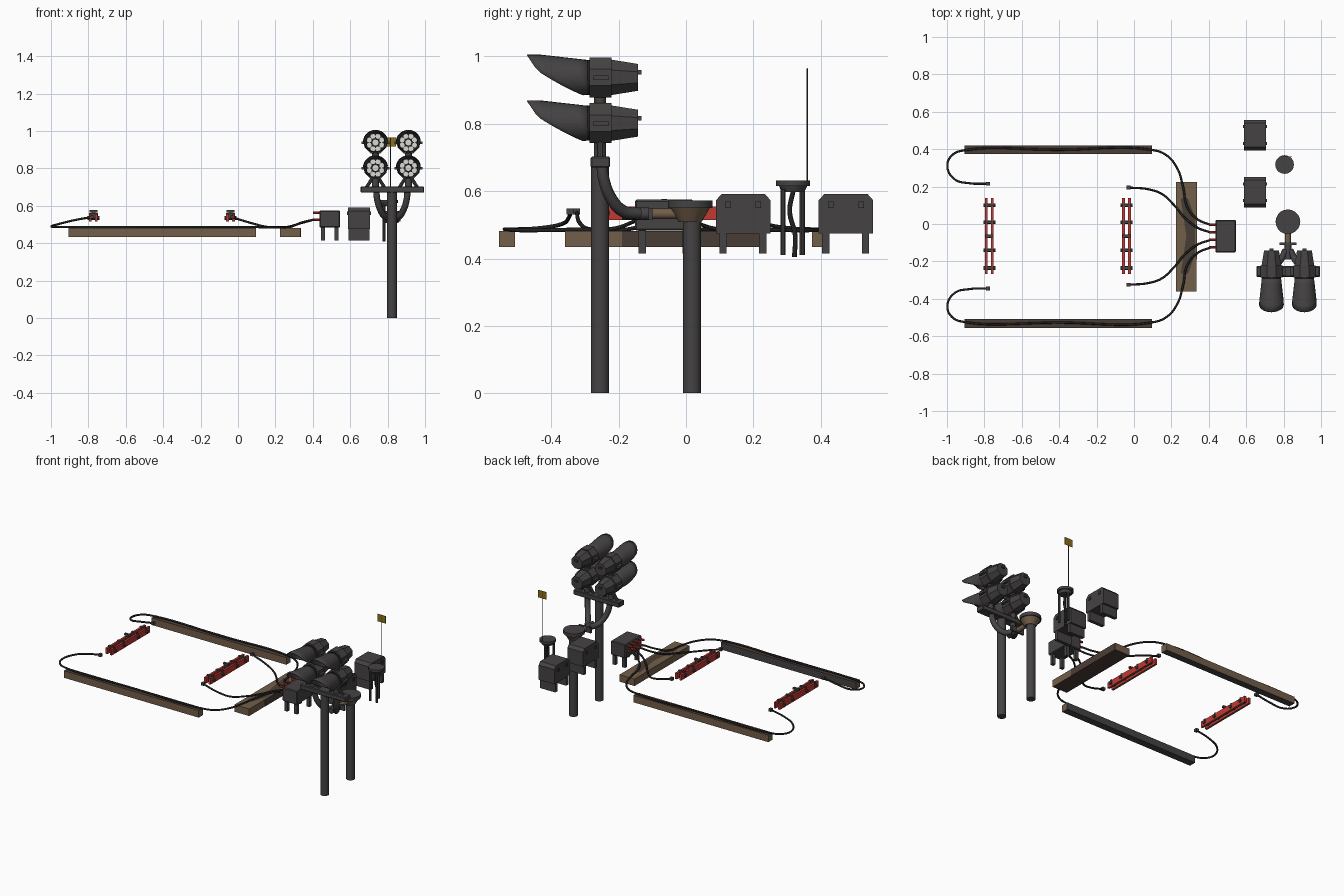
import bpy, bmesh, math
from mathutils import Vector, Matrix

if "Cube" in bpy.data.objects:
    bpy.data.objects.remove(bpy.data.objects["Cube"])


def mat(name, *srgb):
    m = bpy.data.materials.new(name)
    m.diffuse_color = [((c + 0.055) / 1.055) ** 2.4 if c > 0.04 else c / 12.92 for c in srgb] + [1]
    m.use_nodes = True
    m.node_tree.nodes["Principled BSDF"].inputs["Base Color"].default_value = m.diffuse_color
    return m


GREY = mat("dark grey metal", 0.27, 0.26, 0.26)
BLACK = mat("black rubber", 0.13, 0.13, 0.13)
BROWN = mat("weathered wood", 0.45, 0.37, 0.29)
DBROWN = mat("charred wood", 0.29, 0.24, 0.21)
RED = mat("red paint", 0.76, 0.22, 0.20)
WHITE = mat("lamp white", 0.85, 0.85, 0.83)
GOLD = mat("flag yellow", 0.55, 0.44, 0.10)


def finish(name, bm, *mats):
    me = bpy.data.meshes.new(name)
    bmesh.ops.recalc_face_normals(bm, faces=bm.faces)
    bm.to_mesh(me)
    bm.free()
    for m in mats:
        me.materials.append(m)
    ob = bpy.data.objects.new(name, me)
    bpy.context.collection.objects.link(ob)
    return ob


def smooth(ob):
    bpy.ops.object.select_all(action='DESELECT')
    ob.select_set(True)
    bpy.context.view_layer.objects.active = ob
    bpy.ops.object.shade_smooth_by_angle(angle=math.radians(35))


def box(name, x, y, z, m, rule=None, extra=(), bevel=0):
    bm = bmesh.new()
    bmesh.ops.create_cube(bm, size=1)
    for v in bm.verts:
        v.co = [(r[0] + r[1]) / 2 + c * (r[1] - r[0]) for c, r in zip(v.co, (x, y, z))]
    if bevel:
        bmesh.ops.bevel(bm, geom=bm.edges[:], offset=bevel, segments=1, affect='EDGES')
    bm.normal_update()
    if rule:
        for f in bm.faces:
            f.material_index = rule(f.normal)
    return finish(name, bm, m, *extra)


def cyl(name, p0, p1, r0, m, r1=None, n=20, spin=0):
    p0, p1 = Vector(p0), Vector(p1)
    d = p1 - p0
    bm = bmesh.new()
    mx = Matrix.Translation((p0 + p1) / 2) @ d.to_track_quat('Z', 'Y').to_matrix().to_4x4() @ Matrix.Rotation(spin, 4, 'Z')
    bmesh.ops.create_cone(bm, cap_ends=True, segments=n, radius1=r0, radius2=r0 if r1 is None else r1,
                          depth=d.length, matrix=mx)
    ob = finish(name, bm, m)
    if n > 8:
        smooth(ob)
    return ob


def tube(name, pts, r, m):
    cu = bpy.data.curves.new(name, 'CURVE')
    cu.dimensions = '3D'
    cu.bevel_depth, cu.bevel_resolution, cu.resolution_u, cu.use_fill_caps = r, 2, 8, True
    sp = cu.splines.new('BEZIER')
    sp.bezier_points.add(len(pts) - 1)
    for b, p in zip(sp.bezier_points, pts):
        b.co = p
        b.handle_left_type = b.handle_right_type = 'AUTO'
    cu.materials.append(m)
    ob = bpy.data.objects.new(name, cu)
    bpy.context.collection.objects.link(ob)
    bpy.ops.object.select_all(action='DESELECT')
    ob.select_set(True)
    bpy.context.view_layer.objects.active = ob
    bpy.ops.object.convert(target='MESH')


def up(n):
    return 1 if n.z > 0.5 else 2 if n.z < -0.5 else 0


# wooden beams carrying the cables
box("front_beam", (-0.905, 0.097), (-0.555, -0.508), (0.434, 0.481), BROWN,
    lambda n: 2 if n.y > 0.5 else up(n), (DBROWN, GREY))
box("rear_beam", (-0.905, 0.097), (0.374, 0.42), (0.434, 0.481), BROWN, up, (DBROWN, GREY))
box("cross_beam", (0.225, 0.335), (-0.36, 0.225), (0.434, 0.481), BROWN,
    lambda n: 1 if n.z < -0.5 else 0, (DBROWN,))
bm = bmesh.new()
bm.faces.new([bm.verts.new((0.28 + a, -0.065 + b, 0.482)) for a, b in
              ((-0.03, -0.2), (0.01, -0.2), (0.045, -0.1), (0.045, 0.1), (0.01, 0.2), (-0.03, 0.2), (0, 0))])
finish("cross_beam_soot", bm, DBROWN)
box("cross_beam_dark_side", (0.335, 0.336), (-0.19, 0.225), (0.434, 0.481), DBROWN)

# cables, terminals and plugs, mirrored about y = -0.065
for s, side in ((1, "rear"), (-1, "front")):
    def P(*pts):
        return [(x, -0.065 + s * (y + 0.065), z) for x, y, z in pts]
    tube(side + "_outer_cable", P((0.41, -0.005, 0.527), (0.34, 0.025, 0.51), (0.285, 0.09, 0.488),
         (0.262, 0.2, 0.486), (0.23, 0.3, 0.484), (0.17, 0.37, 0.484), (0.09, 0.397, 0.486), (-0.4, 0.397, 0.486),
         (-0.9, 0.395, 0.486), (-0.97, 0.37, 0.487), (-0.998, 0.31, 0.49), (-0.96, 0.24, 0.502),
         (-0.88, 0.218, 0.522), (-0.78, 0.215, 0.54)), 0.006, BLACK)
    tube(side + "_inner_cable", P((0.41, -0.045, 0.527), (0.34, -0.02, 0.508), (0.27, 0.035, 0.488),
         (0.215, 0.1, 0.485), (0.15, 0.16, 0.488), (0.08, 0.185, 0.505), (-0.03, 0.195, 0.538)), 0.006, BLACK)
    for x, y, n in ((-0.78, 0.215, "far"), (-0.03, 0.195, "near")):
        yy = -0.065 + s * (y + 0.065)
        box(f"{side}_{n}_plug", (x - 0.01, x + 0.01), (yy - 0.01, yy + 0.01), (0.531, 0.549), GREY)
    for i, y in enumerate((-0.005, -0.045)):
        yy = -0.065 + s * (y + 0.065)
        for z in (0.525, 0.562):
            cyl(f"{side}_terminal", (0.40, yy, z), (0.44, yy, z), 0.007, RED, n=10)

# pairs of red rails with clips
for cx in (-0.773, -0.04):
    for dx in (-0.016, 0.016):
        box("red_rail", (cx + dx - 0.007, cx + dx + 0.007), (-0.268, 0.14), (0.515, 0.555), RED,
            lambda n: 1 if n.z < -0.5 else 0, (BROWN,))
    for y in (0.1, 0.01, -0.14, -0.235):
        cyl("rail_clip", (cx - 0.032, y, 0.535), (cx + 0.032, y, 0.535), 0.01, GREY, n=8)
        box("rail_strap", (cx - 0.024, cx + 0.024), (y - 0.007, y + 0.007), (0.53, 0.56), GREY)
    box("rail_spacer", (cx - 0.01, cx + 0.01), (-0.075, -0.055), (0.53, 0.565), GREY)
    box("rail_handle", (cx - 0.022, cx + 0.022), (-0.073, -0.057), (0.565, 0.577), GREY)

# control box with four legs
box("control_box", (0.435, 0.545), (-0.152, 0.022), (0.483, 0.575), GREY, bevel=0.005)
for x in (0.455, 0.527):
    for y in (-0.13, 0.0):
        box("control_box_leg", (x - 0.011, x + 0.011), (y - 0.011, y + 0.011), (0.415, 0.485), GREY)

# two cabinets with chamfered tops and slab legs
for cy in (0.17, 0.475):
    bm = bmesh.new()
    prof = [(-0.081, 0.475), (0.081, 0.475), (0.081, 0.573), (0.064, 0.592), (-0.064, 0.592), (-0.081, 0.573)]
    f = bm.faces.new([bm.verts.new((0.588, cy + y, z)) for y, z in prof])
    ext = bmesh.ops.extrude_face_region(bm, geom=[f])["geom"]
    bmesh.ops.translate(bm, vec=(0.117, 0, 0), verts=[v for v in ext if isinstance(v, bmesh.types.BMVert)])
    finish("cabinet", bm, GREY)
    for y in (-0.06, 0.058):
        box("cabinet_leg", (0.59, 0.703), (cy + y - 0.011, cy + y + 0.011), (0.415, 0.478), GREY)
    for x in (0.586, 0.707):
        for y in (-0.045, 0.045):
            box("cabinet_latch", (x - 0.004, x + 0.004), (cy + y - 0.008, cy + y + 0.008), (0.55, 0.57), GREY)

# antenna stand with flag
ax, ay = 0.805, 0.318
cyl("stand_disc", (ax, ay, 0.615), (ax, ay, 0.632), 0.05, GREY)
cyl("stand_neck", (ax, ay, 0.598), (ax, ay, 0.616), 0.034, GREY, r1=0.042)
for dx, dy in ((-0.024, -0.03), (0.024, -0.03), (0, 0.027)):
    cyl("stand_leg", (ax + dx, ay + dy, 0.41), (ax + dx, ay + dy, 0.605), 0.008, GREY, n=10)
tube("stand_cable", [(ax, ay, 0.6), (ax, ay - 0.01, 0.54), (ax, ay + 0.006, 0.47), (ax, ay + 0.004, 0.405)], 0.007, BLACK)
cyl("antenna", (0.815, 0.36, 0.62), (0.815, 0.36, 0.965), 0.002, GREY, n=6)
box("flag", (0.785, 0.845), (0.359, 0.361), (0.916, 0.966), GOLD)

# poles and the junction head between them
px, py = 0.823, -0.255
cyl("lamp_pole", (px, py, 0), (px, py, 0.69), 0.027, GREY)
cyl("short_pole", (px, 0.018, 0), (px, 0.018, 0.53), 0.027, GREY)
cyl("head_funnel", (px, 0.012, 0.508), (px, 0.012, 0.552), 0.034, BROWN, r1=0.06)
cyl("head_disc", (px, 0.012, 0.55), (px, 0.012, 0.573), 0.066, GREY)
cyl("arm_bar", (px, -0.19, 0.533), (px, -0.11, 0.533), 0.018, GREY)
cyl("arm_bar_end", (px, -0.11, 0.533), (px, 0.0, 0.533), 0.016, BROWN)
box("arm_collar", (px - 0.045, px + 0.045), (-0.112, -0.1), (0.515, 0.55), GREY)
for s in (-1, 1):
    tube("curved_yoke", [(px + s * 0.082, -0.25, 0.69), (px + s * 0.08, -0.245, 0.64), (px + s * 0.06, -0.22, 0.575),
                         (px + s * 0.035, -0.185, 0.54), (px + s * 0.012, -0.14, 0.533)], 0.018, GREY)

# crossbar
box("crossbar", (0.655, 0.995), (-0.283, -0.225), (0.67, 0.703), GREY, bevel=0.004)


def hood(cx, cz):
    # tube whose front rim is longest at the top
    bm, rows, n = bmesh.new(), [], 28
    for j in range(6):
        row = []
        for i in range(n):
            a = 2 * math.pi * i / n
            s = math.sin(a)
            ln = 0.155 + 0.031 * (s - 0.3) / 0.7 if s > 0.3 else 0.02 + 0.135 * (s + 1) / 1.3
            d = ln * j / 5
            r = 0.051 + 0.017 * min(1, d / 0.15)
            row.append(bm.verts.new((cx + r * math.cos(a), -0.286 - d, cz + r * s)))
        rows.append(row)
    for a, b in zip(rows, rows[1:]):
        for i in range(n):
            bm.faces.new((a[i], a[(i + 1) % n], b[(i + 1) % n], b[i]))
    ob = finish("lamp_hood", bm, GREY)
    smooth(ob)
    so = ob.modifiers.new("thickness", 'SOLIDIFY')
    so.thickness = 0.003


# four floodlights
OCT = math.pi / 8
for cx in (0.735, 0.911):
    for cz in (0.938, 0.802):
        cyl("lamp_band", (cx, -0.287, cz), (cx, -0.222, cz), 0.064, GREY, n=8, spin=OCT)
        cyl("lamp_body", (cx, -0.222, cz), (cx, -0.142, cz), 0.057, GREY, r1=0.043, n=8, spin=OCT)
        box("lamp_knob", (cx - 0.01, cx + 0.01), (-0.144, -0.132), (cz + 0.008, cz + 0.022), GREY)
        for s in (-1, 1):
            box("lamp_latch", (cx + s * 0.066 - 0.009, cx + s * 0.066 + 0.009), (-0.275, -0.23), (cz - 0.008, cz + 0.006), GREY)
        hood(cx, cz)
        cyl("lamp_face", (cx, -0.292, cz), (cx, -0.286, cz), 0.052, BLACK, n=28)
        cyl("lamp_centre", (cx, -0.296, cz), (cx, -0.29, cz), 0.016, WHITE, n=12)
        for k in range(8):
            a = k * math.pi / 4 + OCT
            x, z = cx + 0.036 * math.cos(a), cz + 0.036 * math.sin(a)
            cyl("lamp_bulb", (x, -0.296, z), (x, -0.29, z), 0.0135, WHITE, n=10)
    cyl("lamp_neck", (cx, py, 0.69), (cx, py, 0.9), 0.018, GREY)
    for s in (-1, 1):
        cyl("lamp_bracket", (cx + s * 0.05, py, 0.695), (cx + s * 0.015, py, 0.75), 0.009, GREY, n=8)
